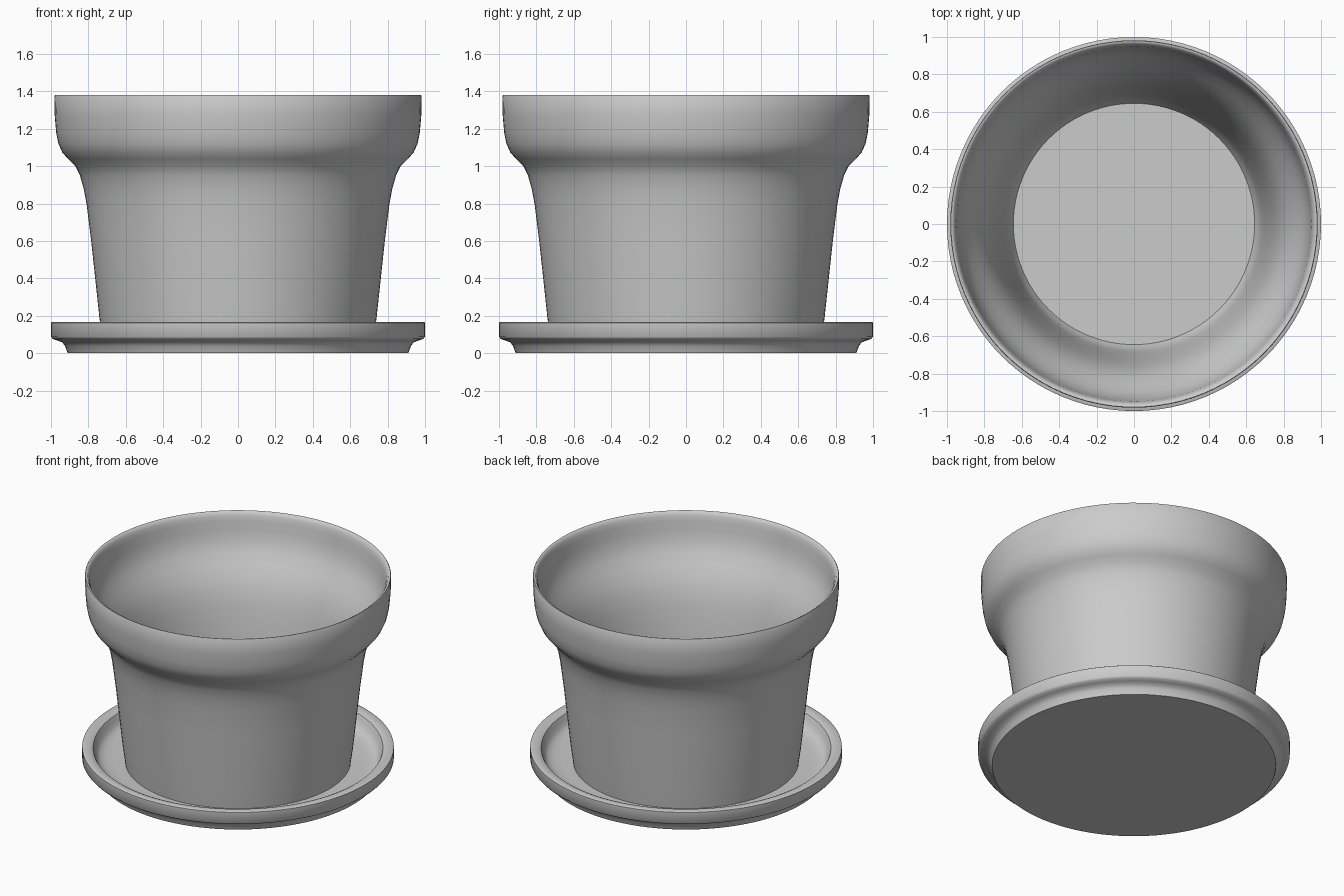
import bpy
import bmesh
import math

cube = bpy.data.objects.get("Cube")
if cube:
    bpy.data.objects.remove(cube, do_unlink=True)

SEGMENTS = 96

# Plain grey clay, shared by both parts
clay = bpy.data.materials.new("grey_clay")
clay.use_nodes = True
grey = (0.6, 0.6, 0.6, 1)
clay.diffuse_color = grey
clay.node_tree.nodes["Principled BSDF"].inputs["Base Color"].default_value = grey


def lathe(name, profile):
    """Spin a closed (radius, height) profile around the z axis."""
    bm = bmesh.new()
    verts = [bm.verts.new((r, 0, z)) for r, z in profile]
    edges = [bm.edges.new(pair) for pair in zip(verts, verts[1:])]
    bmesh.ops.spin(bm, geom=verts + edges, cent=(0, 0, 0), axis=(0, 0, 1),
                   angle=math.tau, steps=SEGMENTS, use_merge=True)
    bmesh.ops.remove_doubles(bm, verts=bm.verts, dist=0.0005)
    bmesh.ops.recalc_face_normals(bm, faces=bm.faces)
    mesh = bpy.data.meshes.new(name)
    bm.to_mesh(mesh)
    bm.free()
    mesh.materials.append(clay)
    obj = bpy.data.objects.new(name, mesh)
    bpy.context.collection.objects.link(obj)
    bpy.ops.object.select_all(action='DESELECT')
    obj.select_set(True)
    bpy.context.view_layer.objects.active = obj
    bpy.ops.object.shade_smooth_by_angle(angle=math.radians(40))
    return obj


# Pot: underside, tapered wall, flared collar, rounded rim, then the inside
pot_outside = [
    (0, 0.05), (0.722, 0.05), (0.74, 0.18),
    (0.785, 0.6), (0.81, 0.8), (0.825, 0.88), (0.845, 0.95), (0.87, 1.0),
    (0.91, 1.04), (0.94, 1.075), (0.96, 1.12), (0.972, 1.18), (0.98, 1.27),
    (0.982, 1.375), (0.979, 1.38),
]
pot_inside = [
    (0.974, 1.38), (0.964, 1.374), (0.955, 1.355), (0.948, 1.32),
    (0.941, 1.26), (0.927, 1.19), (0.9, 1.125), (0.86, 1.06), (0.82, 0.99),
    (0.785, 0.91), (0.76, 0.81), (0.74, 0.7), (0.72, 0.55), (0.7, 0.38),
    (0.68, 0.22), (0.665, 0.155), (0.645, 0.12), (0, 0.12),
]
lathe("pot", pot_outside + pot_inside)

# Saucer: flat foot, stepped underside, upright lip and shallow dish
saucer_outside = [
    (0, 0), (0.91, 0), (0.916, 0.015), (0.925, 0.04), (0.94, 0.058),
    (0.965, 0.068), (0.99, 0.076), (1.0, 0.088), (1.0, 0.163),
]
saucer_inside = [
    (0.996, 0.166), (0.95, 0.164), (0.93, 0.155), (0.918, 0.13),
    (0.905, 0.1), (0.885, 0.08), (0.85, 0.068), (0.79, 0.061), (0, 0.06),
]
lathe("saucer", saucer_outside + saucer_inside)
